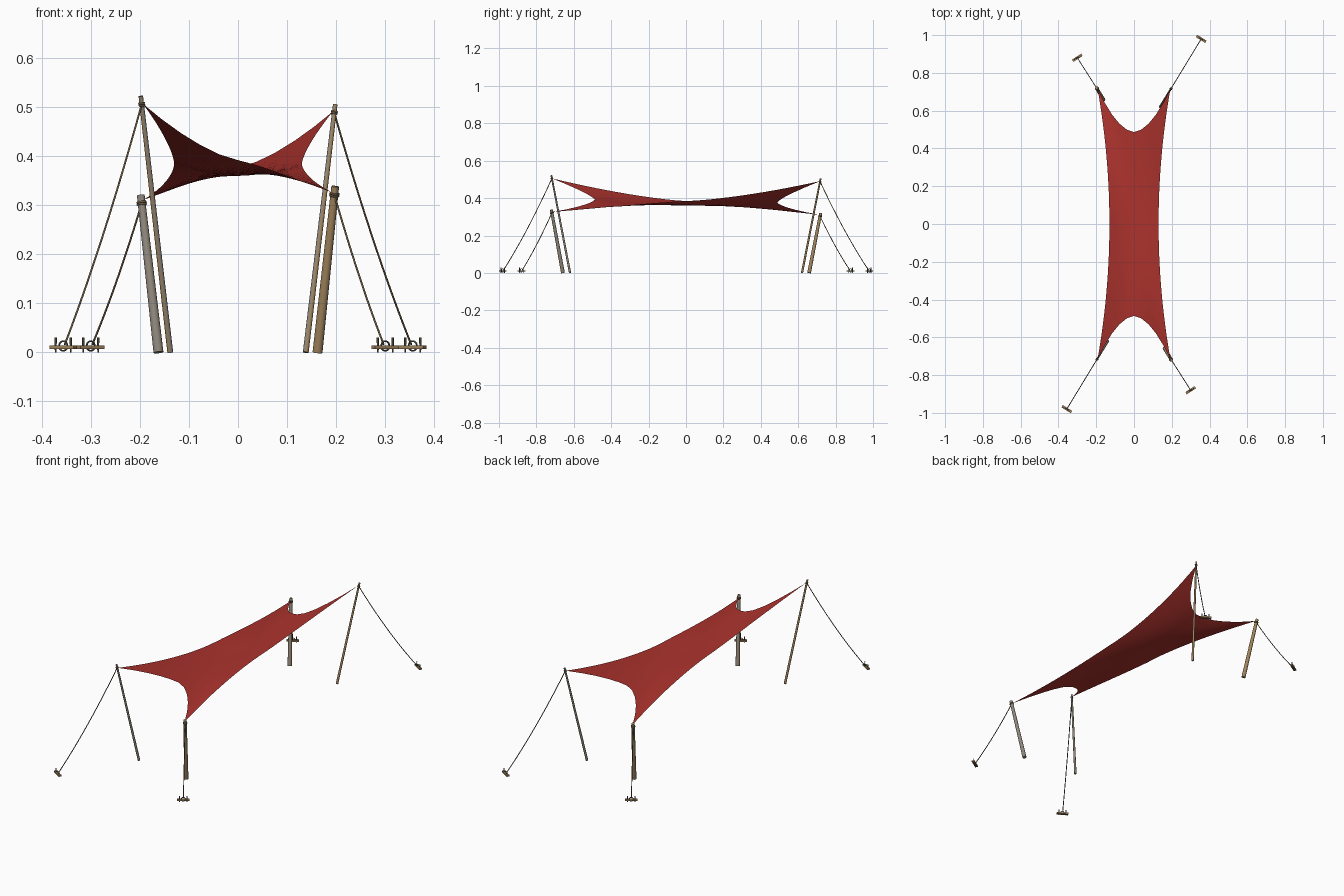
import bpy, bmesh, math
from mathutils import Vector

old = bpy.data.objects.get("Cube")
if old:
    bpy.data.objects.remove(old, do_unlink=True)


def material(name, rgb):
    m = bpy.data.materials.new(name)
    m.use_nodes = True
    m.diffuse_color = (*rgb, 1)
    m.node_tree.nodes["Principled BSDF"].inputs["Base Color"].default_value = (*rgb, 1)
    return m


RED = material("red canvas", (0.42, 0.033, 0.027))
TAN = material("tan wood", (0.36, 0.235, 0.11))
GREY = material("weathered grey wood", (0.27, 0.24, 0.20))
ROPE = material("brown rope", (0.16, 0.11, 0.055))
IRON = material("dark stake", (0.11, 0.09, 0.065))


def make(name, bm, *mats, smooth=False):
    mesh = bpy.data.meshes.new(name)
    bm.to_mesh(mesh)
    bm.free()
    for m in mats:
        mesh.materials.append(m)
    if smooth:
        for p in mesh.polygons:
            p.use_smooth = True
    ob = bpy.data.objects.new(name, mesh)
    bpy.context.collection.objects.link(ob)
    return ob


def rod(name, a, b, r1, r2, *mats, sides=12):
    """Tapered cylinder from point a to point b."""
    a, b = Vector(a), Vector(b)
    d = b - a
    bm = bmesh.new()
    bmesh.ops.create_cone(bm, cap_ends=True, segments=sides, radius1=r1,
                          radius2=r2, depth=d.length)
    rot = d.to_track_quat('Z', 'Y')
    for v in bm.verts:
        v.co = rot @ v.co + (a + b) / 2
    ob = make(name, bm, *mats)
    for p in ob.data.polygons:
        p.use_smooth = len(p.vertices) == 4
    return ob


def cord(name, pts, r, mat, cyclic=False):
    """Round tube along a list of points."""
    cu = bpy.data.curves.new(name, 'CURVE')
    cu.dimensions = '3D'
    cu.bevel_depth = r
    cu.bevel_resolution = 1
    cu.use_fill_caps = True
    sp = cu.splines.new('POLY')
    sp.points.add(len(pts) - 1)
    for p, co in zip(sp.points, pts):
        p.co = (*co, 1)
    sp.use_cyclic_u = cyclic
    cu.materials.append(mat)
    ob = bpy.data.objects.new(name, cu)
    bpy.context.collection.objects.link(ob)
    return ob


def circle(centre, ax, ay, r, n=12):
    return [centre + r * (ax * math.cos(t) + ay * math.sin(t))
            for t in (2 * math.pi * i / n for i in range(n))]


# Saddle-shaped sail with scalloped edges
def ease(t):
    return math.copysign(abs(t) ** 1.3, t)


def sail_point(u, v):
    x = u * (0.13 + 0.063 * v * v)
    y = v * (0.487 + 0.23 * abs(u) ** 1.8)
    z = 0.36 + 0.024 * (u * u + v * v) + 0.09 * ease(u) * ease(v) - 0.0075 * v
    return x, y, z


NU, NV = 10, 24
bm = bmesh.new()
grid = [[bm.verts.new(sail_point(2 * i / NU - 1, 2 * j / NV - 1))
         for i in range(NU + 1)] for j in range(NV + 1)]
for j in range(NV):
    for i in range(NU):
        bm.faces.new((grid[j][i], grid[j][i + 1], grid[j + 1][i + 1], grid[j + 1][i]))
make("sail", bm, RED, smooth=True)

UP = Vector((0, 0, 1))

# Corner sets: pole, lashing, guy rope and ground anchor
for label, sx, sy, tall, top_z in (("front_right", -1, -1, True, 0.522),
                                   ("front_left", 1, -1, False, 0.338),
                                   ("back_left", 1, 1, True, 0.505),
                                   ("back_right", -1, 1, False, 0.32)):
    foot = Vector((sx * (0.138 if tall else 0.162), sy * (0.62 if tall else 0.658), 0))
    top = Vector((sx * 0.198, sy * 0.72, top_z))
    anchor = Vector((sx * 0.356, sy * 0.98, 0)) if tall else Vector((sx * 0.3, sy * 0.88, 0))
    out = Vector((anchor.x - top.x, anchor.y - top.y, 0)).normalized()
    side = UP.cross(out)

    # Pole, weathered along one side
    r = 0.006 if tall else 0.0102
    pole = rod(label + "_pole", foot, top, r, r * 0.78, TAN, GREY, sides=16)
    for p in pole.data.polygons:
        p.material_index = int(p.normal.dot(side) > 0.5 * p.normal.dot(out) + 0.05)

    # Lashing around the pole head
    axis = (top - foot).normalized()
    knot = top - axis * 0.017
    ax = axis.cross(side).normalized()
    ay = axis.cross(ax)
    for k in range(2):
        cord(label + "_lashing", circle(knot + axis * 0.004 * (k - 0.5), ax, ay, r * 0.85),
             0.0022, ROPE, True)
    corner = Vector(sail_point(sx, sy))
    cord(label + "_corner_tie", [corner, knot], 0.0018, ROPE)

    # Sagging guy rope
    end = anchor + UP * 0.016 - out * 0.006
    pts = []
    for i in range(13):
        t = i / 12
        pts.append(knot.lerp(end, t) - UP * 0.08 * (1 if tall else 0.6) * t * (1 - t))
    cord(label + "_guy_rope", pts, 0.0021, ROPE)

    # Anchor plate with ring and two stakes
    bm = bmesh.new()
    bmesh.ops.create_cube(bm, size=1)
    for v in bm.verts:
        c = v.co.copy()
        v.co = anchor + side * c.x * 0.058 + out * c.y * 0.014 + UP * (0.010 + c.z * 0.007)
    make(label + "_anchor_plate", bm, TAN)
    cord(label + "_anchor_ring", circle(anchor + UP * 0.013, side, UP, 0.010),
         0.0018, IRON, True)
    for s in (-1, 1):
        base = anchor + side * s * 0.018
        rod(label + "_stake", base, base + UP * 0.03, 0.0018, 0.0024, IRON, sides=8)
